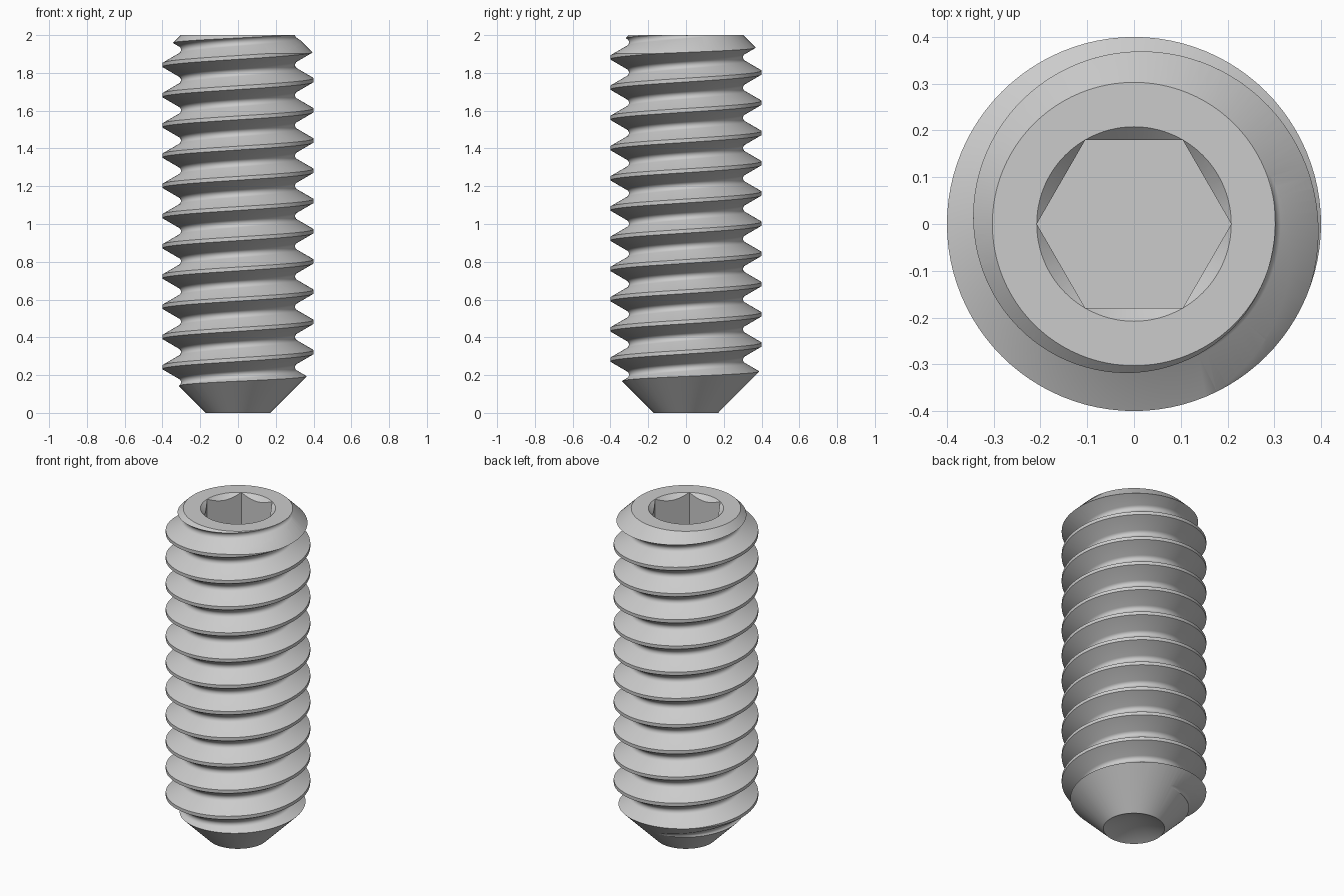
import bpy, bmesh, math

if "Cube" in bpy.data.objects:
    bpy.data.objects.remove(bpy.data.objects["Cube"])

PITCH, CREST_R, ROOT_R, ROUND = 0.16, 0.40, 0.302, 0.0232
N = 96          # steps per turn
PHASE = 0.322   # crest height on the +x side


def make_object(name, bm):
    bmesh.ops.recalc_face_normals(bm, faces=bm.faces)
    me = bpy.data.meshes.new(name)
    bm.to_mesh(me)
    bm.free()
    ob = bpy.data.objects.new(name, me)
    bpy.context.collection.objects.link(ob)
    return ob


def lathe(name, profile, seg):
    """Closed solid of revolution; profile runs axis to axis as (r, z)."""
    bm = bmesh.new()
    rings = []
    for r, z in profile:
        if r == 0:
            rings.append([bm.verts.new((0, 0, z))] * seg)
        else:
            rings.append([bm.verts.new((r * math.cos(2 * math.pi * i / seg),
                                        r * math.sin(2 * math.pi * i / seg), z))
                          for i in range(seg)])
    for a, b in zip(rings, rings[1:]):
        for i in range(seg):
            j = (i + 1) % seg
            bm.faces.new(list(dict.fromkeys((a[i], a[j], b[j], b[i]))))
    return make_object(name, bm)


def threaded_rod(name, start, turns):
    """Helical thread with flat crests and rounded roots, capped by fans."""
    prof = [(-0.01, CREST_R), (0.01, CREST_R)]
    for s in range(8):
        a = math.radians(-150 + 120 * s / 7)
        prof.append((PITCH / 2 + ROUND * math.cos(a), ROOT_R + ROUND + ROUND * math.sin(a)))
    k = len(prof)
    bm = bmesh.new()
    total = N * turns
    cols = []
    for i in range(total + 1):
        a = 2 * math.pi * i / N
        z0 = start + PITCH * i / N
        cols.append([bm.verts.new((r * math.cos(a), r * math.sin(a), z0 + dz))
                     for dz, r in prof])
    # last turn needs an upper edge row shared with the next turn
    for i in range(total + 1, total + N + 1):
        a = 2 * math.pi * i / N
        cols.append([bm.verts.new((CREST_R * math.cos(a), CREST_R * math.sin(a),
                                   start + PITCH * i / N - 0.01))])

    def v(i, j):
        return cols[i][j] if j < k else cols[i + N][0]

    for i in range(total):
        for j in range(k):
            bm.faces.new((v(i, j), v(i + 1, j), v(i + 1, j + 1), v(i, j + 1)))
    low = [cols[i][0] for i in range(N + 1)] + [v(0, j) for j in range(k - 1, 0, -1)]
    high = [cols[i][0] for i in range(total, total + N + 1)] + \
           [v(total, j) for j in range(k - 1, 0, -1)]
    for loop, z in ((low, start), (high, start + PITCH * (turns + 1))):
        c = bm.verts.new((0, 0, z))
        for p, q in zip(loop, loop[1:] + loop[:1]):
            bm.faces.new((p, q, c))
    bmesh.ops.delete(bm, geom=[w for w in bm.verts if not w.link_faces], context='VERTS')
    return make_object(name, bm)


# Overlong thread, trimmed by a blank with chamfered ends and a cup point
screw = threaded_rod("set_screw", PHASE - 4 * PITCH, 16)
blank = lathe("blank_cutter", [(0, 0.07), (0.17, 0), (0.45, 0.28),
                               (0.45, 1.853), (0.303, 2), (0, 2)], 96)
# Hex socket and its countersunk mouth
hexagon = lathe("hex_cutter", [(0, 1.32), (0.208, 1.32), (0.208, 2.1), (0, 2.1)], 6)
mouth = lathe("mouth_cutter", [(0, 1.78), (0.308, 2.1), (0, 2.1)], 96)
mouth.data.vertices[0].co.z = 1.792

for cutter, op in ((blank, 'INTERSECT'), (hexagon, 'DIFFERENCE'), (mouth, 'DIFFERENCE')):
    m = screw.modifiers.new(cutter.name, 'BOOLEAN')
    m.object, m.operation, m.solver = cutter, op, 'EXACT'
    cutter.hide_render = True

# Bake the cuts and drop the cutters
bpy.context.view_layer.update()
dg = bpy.context.evaluated_depsgraph_get()
baked = bpy.data.meshes.new_from_object(screw.evaluated_get(dg))
screw.modifiers.clear()
screw.data = baked
for cutter in (blank, hexagon, mouth):
    bpy.data.objects.remove(cutter)

bpy.ops.object.select_all(action='DESELECT')
screw.select_set(True)
bpy.context.view_layer.objects.active = screw
bpy.ops.object.shade_smooth_by_angle(angle=math.radians(25))
